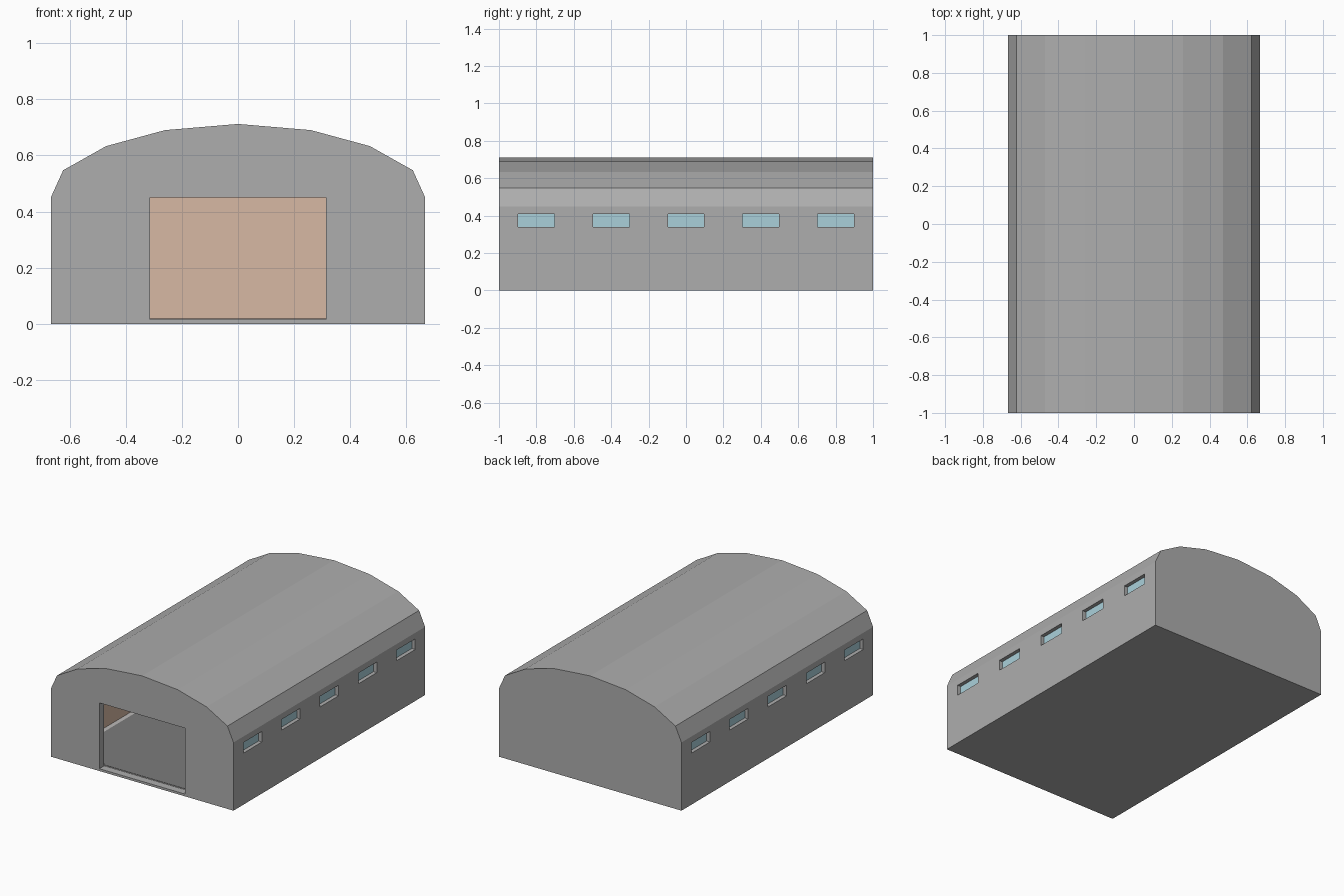
import bpy

if "Cube" in bpy.data.objects:
    bpy.data.objects.remove(bpy.data.objects["Cube"])


def material(name, rgb):
    m = bpy.data.materials.new(name)
    m.diffuse_color = (*rgb, 1)
    m.use_nodes = True
    m.node_tree.nodes["Principled BSDF"].inputs["Base Color"].default_value = m.diffuse_color
    return m


GREY = material("grey_cladding", (0.42, 0.42, 0.42))
TAN = material("tan_lining", (0.68, 0.48, 0.37))
GLASS = material("pale_blue_glass", (0.40, 0.63, 0.70))
PALE = material("pale_concrete", (0.50, 0.49, 0.48))
DARK = material("dark_floor", (0.20, 0.20, 0.20))


def extrude(name, half, base, y0, y1, mat):
    """Mirror a right-hand profile (eaves to ridge) and extrude it along y."""
    right = [(half[0][0], base)] + half
    profile = right + [(-x, z) for x, z in reversed(right) if x > 0]
    n = len(profile)
    verts = [(x, y, z) for y in (y0, y1) for x, z in profile]
    faces = [tuple(range(n)), tuple(reversed(range(n, 2 * n)))]
    faces += [(i, i + n, (i + 1) % n + n, (i + 1) % n) for i in range(n)]
    me = bpy.data.meshes.new(name)
    me.from_pydata(verts, [], faces)
    me.materials.append(mat)
    ob = bpy.data.objects.new(name, me)
    bpy.context.collection.objects.link(ob)
    return ob


def box(name, lo, hi, mat):
    bpy.ops.mesh.primitive_cube_add(
        size=1, location=[(a + b) / 2 for a, b in zip(lo, hi)])
    ob = bpy.context.object
    ob.name = name
    ob.scale = [b - a for a, b in zip(lo, hi)]
    bpy.ops.object.transform_apply(location=False, rotation=False, scale=True)
    ob.data.materials.append(mat)
    return ob


def cut(target, cutter):
    mod = target.modifiers.new(cutter.name, 'BOOLEAN')
    mod.operation = 'DIFFERENCE'
    mod.solver = 'EXACT'
    mod.material_mode = 'TRANSFER'
    mod.object = cutter
    bpy.context.view_layer.objects.active = target
    bpy.ops.object.modifier_apply(modifier=mod.name)
    cutter.hide_render = True
    bpy.data.objects.remove(cutter)


FLOOR = 0.015

# Faceted barrel-roof building, hollowed with a tan lining
shell = extrude("building_shell",
                [(0.667, 0.45), (0.623, 0.547), (0.47, 0.633), (0.26, 0.69), (0, 0.712)],
                0, -1, 1, GREY)
room = extrude("room_cutter",
               [(0.617, 0.44), (0.58, 0.51), (0.445, 0.587), (0.25, 0.642), (0, 0.662)],
               FLOOR, -0.95, 0.95, TAN)
cut(shell, room)

# Open front doorway
cut(shell, box("door_cutter", (-0.313, -1.1, FLOOR), (0.313, -0.9, 0.45), GREY))

# Five recessed windows along each side
for side, s in (("right", 1), ("left", -1)):
    for i in range(5):
        y = -0.8 + 0.4 * i
        xs = sorted((s * 0.60, s * 0.70))
        cut(shell, box("window_cutter", (xs[0], y - 0.097, 0.34),
                       (xs[1], y + 0.097, 0.41), GREY))
        xs = sorted((s * 0.634, s * 0.642))
        box(f"{side}_window_{i + 1}", (xs[0], y - 0.097, 0.34),
            (xs[1], y + 0.097, 0.41), GLASS)

# Pale floor with a darker inset area
box("floor_border", (-0.617, -0.95, FLOOR - 0.002), (0.617, 0.95, FLOOR + 0.002), PALE)
box("floor_panel", (-0.585, -0.945, FLOOR), (0.585, 0.92, FLOOR + 0.004), DARK)
